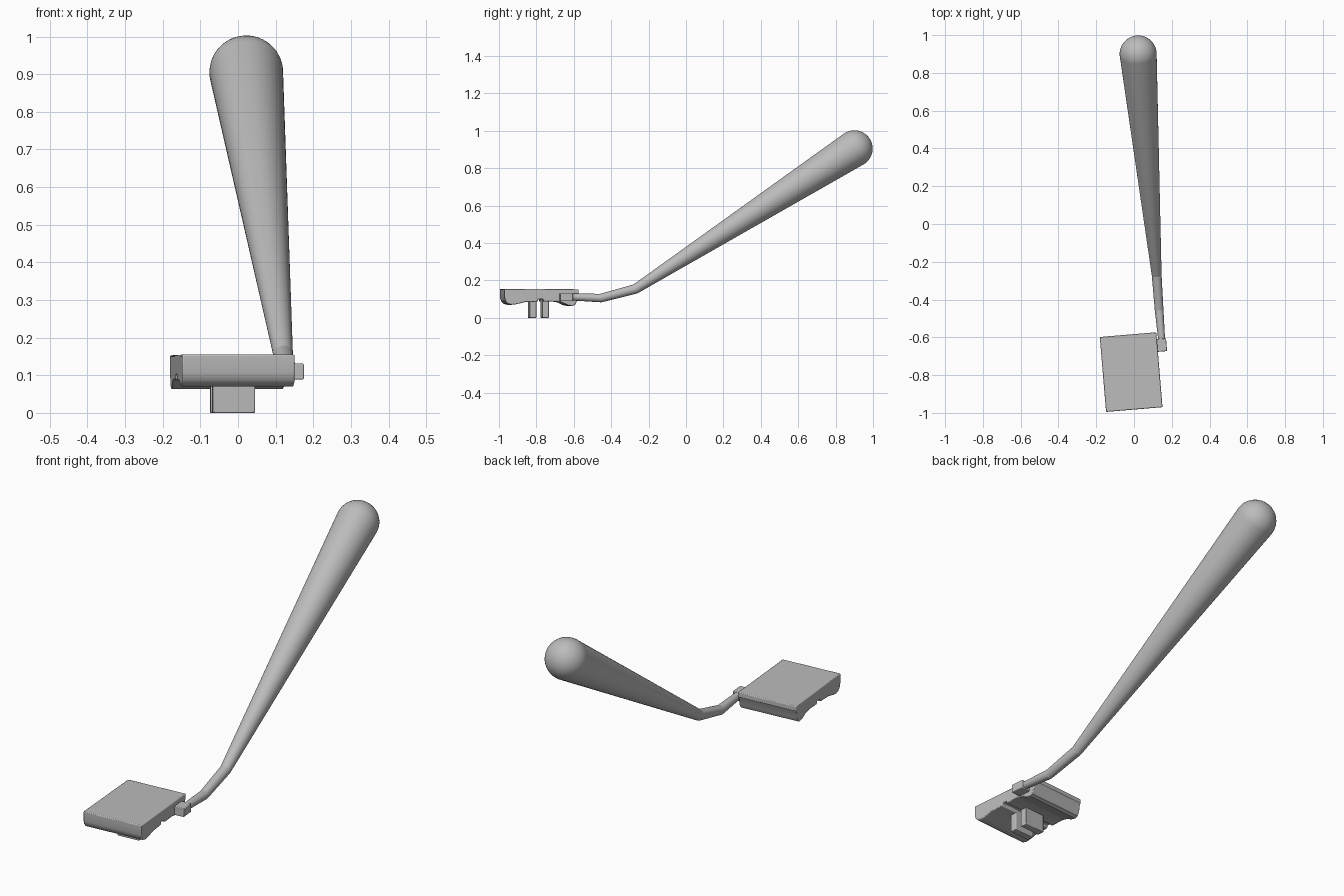
import bpy, bmesh, math
from mathutils import Vector, Matrix

if "Cube" in bpy.data.objects:
    bpy.data.objects.remove(bpy.data.objects["Cube"], do_unlink=True)

GREY = (0.5, 0.5, 0.5, 1)
grey = bpy.data.materials.new("plain grey")
grey.use_nodes = True
grey.diffuse_color = GREY
grey.node_tree.nodes["Principled BSDF"].inputs["Base Color"].default_value = GREY

# The head is turned slightly about the vertical
HEAD = Matrix.Translation((-0.015, -0.785, 0)) @ Matrix.Rotation(math.radians(4.8), 4, "Z")


def finish(name, bm, angle, matrix=Matrix(), bevel=0):
    bmesh.ops.recalc_face_normals(bm, faces=bm.faces)
    mesh = bpy.data.meshes.new(name)
    bm.to_mesh(mesh)
    bm.free()
    mesh.materials.append(grey)
    obj = bpy.data.objects.new(name, mesh)
    obj.matrix_world = matrix
    bpy.context.collection.objects.link(obj)
    if bevel:
        mod = obj.modifiers.new("soft edges", "BEVEL")
        mod.width = bevel
        mod.segments = 2
        mod.limit_method = "ANGLE"
        mod.angle_limit = math.radians(50)
    bpy.ops.object.select_all(action="DESELECT")
    obj.select_set(True)
    bpy.context.view_layer.objects.active = obj
    bpy.ops.object.shade_smooth_by_angle(angle=math.radians(angle))
    return obj


def box(name, centre, size, bevel):
    bm = bmesh.new()
    bmesh.ops.create_cube(bm, size=1)
    bmesh.ops.scale(bm, vec=size, verts=bm.verts)
    bmesh.ops.translate(bm, vec=centre, verts=bm.verts)
    return finish(name, bm, 30, HEAD, bevel)


# Head: side profile (y, z) extruded across the width
profile = [(-.198, .155), (-.198, .108), (-.192, .088), (-.18, .076), (-.16, .07),
           (-.14, .072), (-.09, .084), (-.02, .087), (-.018, .1), (.01, .1),
           (.012, .087), (.08, .088), (.11, .083), (.14, .068), (.165, .063),
           (.18, .07), (.19, .09), (.194, .122), (.2, .13), (.2, .153)]
bm = bmesh.new()
side = bm.faces.new([bm.verts.new((-0.15, y, z)) for y, z in profile])
new = bmesh.ops.extrude_face_region(bm, geom=[side])["geom"]
bmesh.ops.translate(bm, vec=(0.3, 0, 0),
                    verts=[v for v in new if isinstance(v, bmesh.types.BMVert)])
finish("head_block", bm, 35, HEAD, 0.004)

# Two plates beneath the head
for name, y in (("front_prong", -0.0375), ("rear_prong", 0.03)):
    box(name, (0, y, 0.05), (0.113, 0.036, 0.1), 0.003)

# Small block joining the arm to the head
box("arm_joint", (0.172, 0.13, 0.11), (0.054, 0.068, 0.042), 0.003)

# Bent arm and tapered handle: rings along a path, closed by a round end
path = [Vector(p) for p in ((.147, -.62, .112), (.133, -.455, .106),
                            (.12, -.27, .155), (.022, .9, .905))]
radii = [0.018, 0.023, 0.026, 0.098]
dirs = [(b - a).normalized() for a, b in zip(path, path[1:])]
rings = [(path[0], dirs[0], radii[0])]
for i in (1, 2):
    rings.append((path[i], (dirs[i - 1] + dirs[i]).normalized(), radii[i]))
for k in range(12):
    a = math.radians(90 * k / 12)
    rings.append((path[3] + dirs[2] * radii[3] * math.sin(a), dirs[2],
                  radii[3] * math.cos(a)))

SEGS = 48
bm = bmesh.new()
loops = []
for centre, d, r in rings:
    u = d.cross(Vector((0, 0, 1))).normalized()
    v = u.cross(d)
    angles = [math.tau * k / SEGS for k in range(SEGS)]
    loops.append([bm.verts.new(centre + r * (u * math.cos(t) + v * math.sin(t)))
                  for t in angles])
for a, b in zip(loops, loops[1:]):
    for k in range(SEGS):
        n = (k + 1) % SEGS
        bm.faces.new((a[k], a[n], b[n], b[k]))
bm.faces.new(loops[0])
tip = bm.verts.new(path[3] + dirs[2] * radii[3])
for k in range(SEGS):
    bm.faces.new((loops[-1][k], loops[-1][(k + 1) % SEGS], tip))
finish("arm_and_handle", bm, 12)
